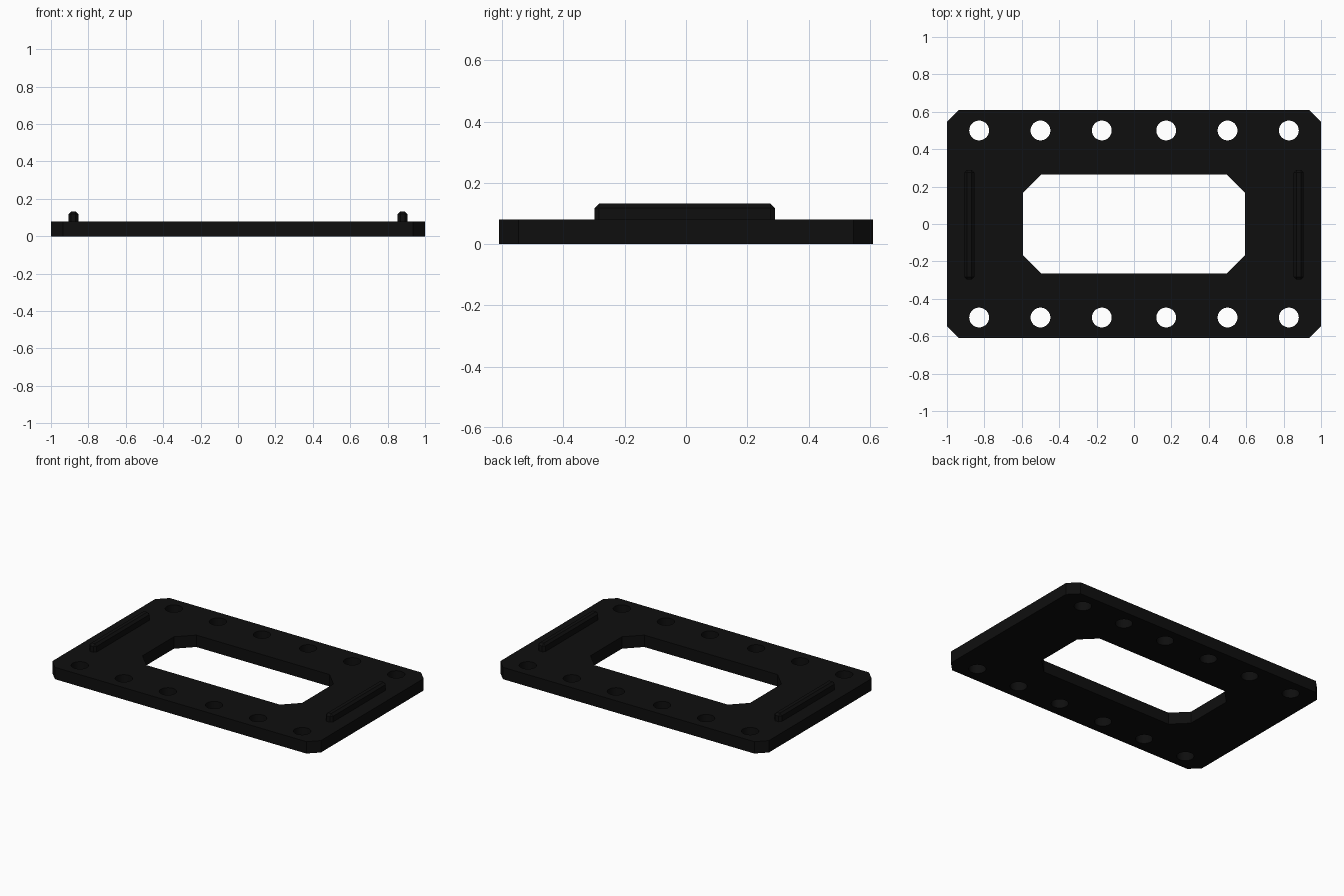
import bpy, bmesh, math

if "Cube" in bpy.data.objects:
    bpy.data.objects.remove(bpy.data.objects["Cube"])

black = bpy.data.materials.new("matte black")
black.diffuse_color = (0.0045, 0.0045, 0.0045, 1)
black.use_nodes = True
black.node_tree.nodes["Principled BSDF"].inputs["Base Color"].default_value = black.diffuse_color


def finish(bm, name):
    bmesh.ops.recalc_face_normals(bm, faces=bm.faces)
    mesh = bpy.data.meshes.new(name)
    bm.to_mesh(mesh)
    bm.free()
    mesh.materials.append(black)
    obj = bpy.data.objects.new(name, mesh)
    bpy.context.collection.objects.link(obj)
    return obj


def chamfered(hx, hy, c):
    """Rectangle outline with cut corners."""
    return [(hx, c - hy), (hx, hy - c), (hx - c, hy), (c - hx, hy),
            (-hx, hy - c), (-hx, c - hy), (c - hx, -hy), (hx - c, -hy)]


def circle(cx, cy, r, n=32):
    return [(cx + r * math.cos(2 * math.pi * i / n),
             cy + r * math.sin(2 * math.pi * i / n)) for i in range(n)]


# Plate with central opening and two rows of bolt holes
THICK = 0.08
loops = [chamfered(1.0, 0.61, 0.064), chamfered(0.594, 0.265, 0.098)]
for x in (0.172, 0.5, 0.828):
    for sx in (-1, 1):
        for sy in (-1, 1):
            loops.append(circle(sx * x, sy * 0.5, 0.053))

bm = bmesh.new()
edges = []
for loop in loops:
    vs = [bm.verts.new((x, y, 0)) for x, y in loop]
    edges += [bm.edges.new((a, b)) for a, b in zip(vs, vs[1:] + vs[:1])]
bmesh.ops.triangle_fill(bm, use_beauty=True, use_dissolve=False, edges=edges)
top = bmesh.ops.extrude_face_region(bm, geom=bm.faces[:], use_keep_orig=True)
verts = [g for g in top["geom"] if isinstance(g, bmesh.types.BMVert)]
bmesh.ops.translate(bm, verts=verts, vec=(0, 0, THICK))
plate = finish(bm, "plate")

# Smooth hole walls, sharp rims
bpy.context.view_layer.objects.active = plate
plate.select_set(True)
bpy.ops.object.shade_smooth_by_angle(angle=math.radians(30))

# Raised ridge near each short end, chamfered on top and at the corners
for side, sx in (("left", -1), ("right", 1)):
    bm = bmesh.new()
    bmesh.ops.create_cube(bm, size=1)
    bmesh.ops.scale(bm, vec=(0.053, 0.588, 0.054), verts=bm.verts)
    bmesh.ops.translate(bm, vec=(sx * 0.88, -0.004, 0.105), verts=bm.verts)
    rim = [e for e in bm.edges if any(v.co.z > 0.1 for v in e.verts)]
    bmesh.ops.bevel(bm, geom=rim, offset=0.014, segments=1, affect='EDGES')
    finish(bm, side + "_ridge")
